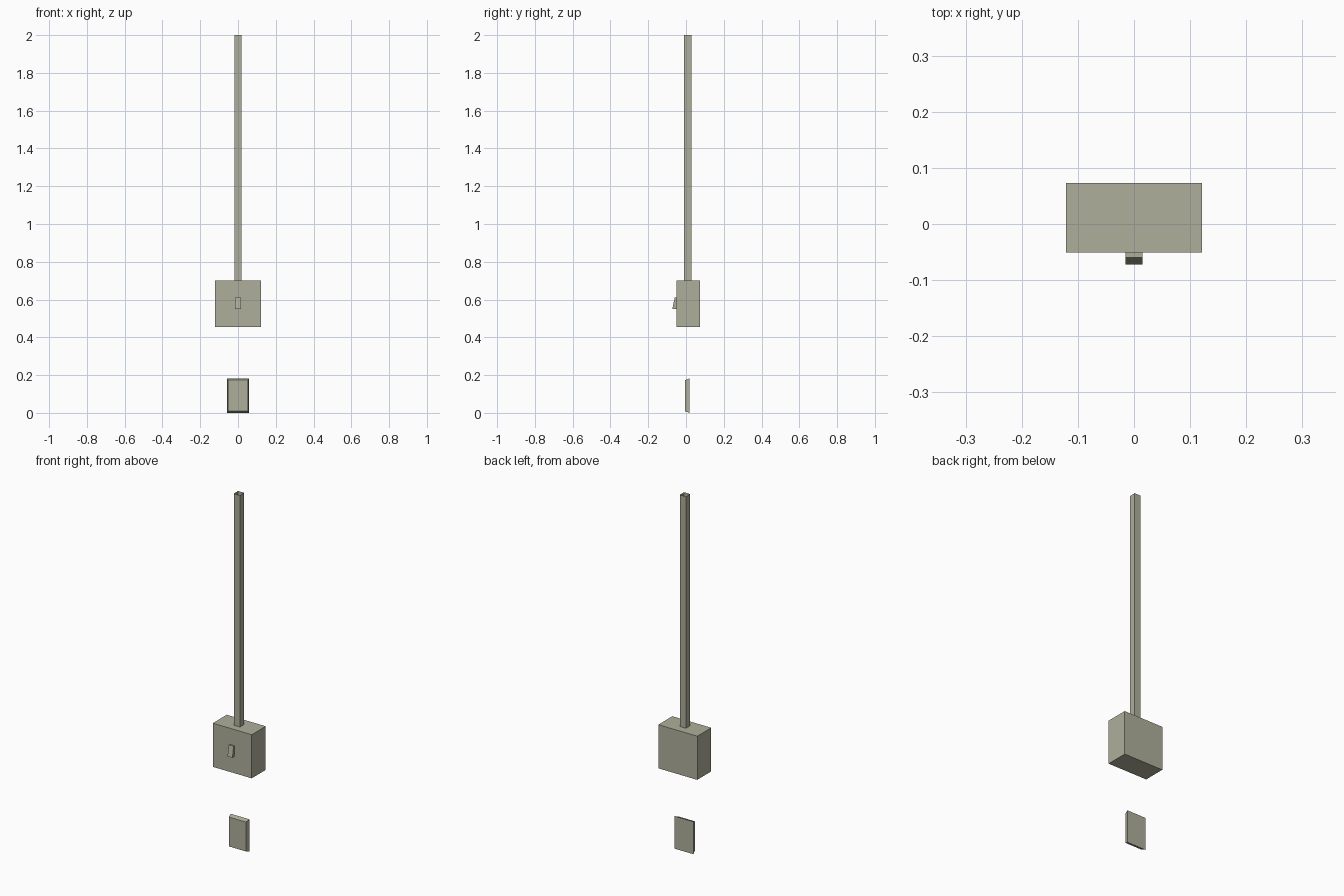
import bpy

if "Cube" in bpy.data.objects:
    bpy.data.objects.remove(bpy.data.objects["Cube"])

# One flat colour for the whole model
paint = bpy.data.materials.new("olive_grey_metal")
paint.diffuse_color = (0.43, 0.43, 0.33, 1.0)
paint.use_nodes = True
paint.node_tree.nodes["Principled BSDF"].inputs["Base Color"].default_value = paint.diffuse_color


def make(name, verts, faces):
    mesh = bpy.data.meshes.new(name)
    mesh.from_pydata(verts, [], faces)
    mesh.materials.append(paint)
    obj = bpy.data.objects.new(name, mesh)
    bpy.context.collection.objects.link(obj)
    return obj


def block(name, half_w, back, front, skip=()):
    """Six-sided block; back and front are (y_bottom, y_top, z_bottom, z_top, width factor)."""
    verts = []
    for y0, y1, z0, z1, f in (front, back):
        w = half_w * f
        verts += [(-w, y0, z0), (w, y0, z0), (w, y1, z1), (-w, y1, z1)]
    faces = {"front": (0, 1, 2, 3), "back": (5, 4, 7, 6), "bottom": (4, 5, 1, 0),
             "top": (3, 2, 6, 7), "left": (4, 0, 3, 7), "right": (1, 5, 6, 2)}
    return make(name, verts, [f for k, f in faces.items() if k not in skip])


# Switch housing
block("switch_box", 0.121, (0.073, 0.073, 0.455, 0.70, 1), (-0.051, -0.051, 0.455, 0.70, 1))

# Square conduit, open at the top end
block("conduit", 0.019, (0.028, 0.028, 0.70, 2.0, 1), (-0.010, -0.010, 0.70, 2.0, 1),
      skip=("top", "bottom"))

# Rocker switch, sticking out more at its lower end
block("rocker", 0.015, (-0.051, -0.051, 0.55, 0.61, 1), (-0.072, -0.060, 0.55, 0.61, 1))

# Separate wall plate near the floor, with sloped edges towards the front
block("wall_plate", 0.058, (0.018, 0.018, 0.0, 0.182, 1), (-0.005, -0.005, 0.009, 0.174, 0.9))
